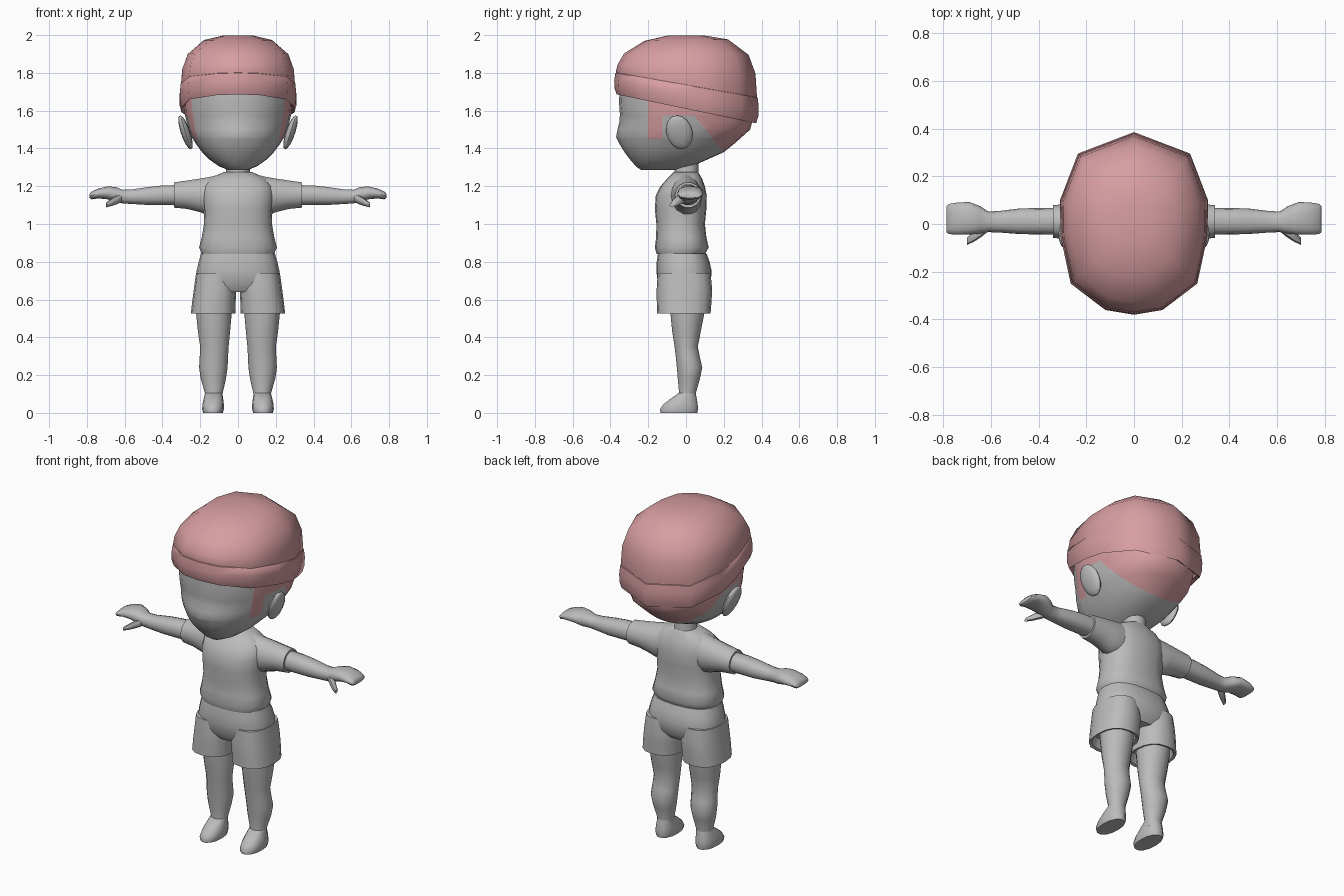
import bpy, bmesh, math
from mathutils import Vector


def material(name, rgb):
    m = bpy.data.materials.new(name)
    m.diffuse_color = (*rgb, 1)
    return m


GREY = material("plain grey", (0.5, 0.5, 0.5))
PINK = material("dusty pink", (0.68, 0.34, 0.36))


def finish(name, bm, mats, mirror=False, angle=50):
    bmesh.ops.recalc_face_normals(bm, faces=bm.faces)
    me = bpy.data.meshes.new(name)
    bm.to_mesh(me)
    bm.free()
    for m in mats:
        me.materials.append(m)
    ob = bpy.data.objects.new(name, me)
    bpy.context.collection.objects.link(ob)
    if mirror:
        ob.modifiers.new("mirror", 'MIRROR')
    bpy.ops.object.select_all(action='DESELECT')
    ob.select_set(True)
    bpy.context.view_layer.objects.active = ob
    bpy.ops.object.shade_smooth_by_angle(angle=math.radians(angle))
    return ob


def skin(loops, cap_start=True, cap_end=True):
    """Bridge a list of closed point loops."""
    bm = bmesh.new()
    rings = [[bm.verts.new(p) for p in loop] for loop in loops]
    n = len(rings[0])
    for a, b in zip(rings, rings[1:]):
        for i in range(n):
            bm.faces.new((a[i], a[(i + 1) % n], b[(i + 1) % n], b[i]))
    if cap_start:
        bm.faces.new(rings[0])
    if cap_end:
        bm.faces.new(rings[-1])
    return bm


def loft(rows, axis='z', sides=16, power=2.0):
    """Rows of (position, a min, a max, b min, b max) along z (a=x, b=y) or x (a=y, b=z)."""
    loops = []
    for t, a0, a1, b0, b1 in rows:
        loop = []
        for i in range(sides):
            c, s = (f(2 * math.pi * i / sides) for f in (math.cos, math.sin))
            a = (a0 + a1) / 2 + (a1 - a0) / 2 * math.copysign(abs(c) ** (2 / power), c)
            b = (b0 + b1) / 2 + (b1 - b0) / 2 * math.copysign(abs(s) ** (2 / power), s)
            loop.append((a, b, t) if axis == 'z' else (t, a, b))
        loops.append(loop)
    return skin(loops)


def sym(rows):
    """Rows of (z, half width, y min, y max) centred on x."""
    return [(z, -r, r, y0, y1) for z, r, y0, y1 in rows]


# Head with a soft nose and brow
bm = loft(sym([(1.285, .05, -.235, -.06), (1.305, .10, -.265, .03), (1.34, .15, -.295, .11),
               (1.38, .19, -.325, .20), (1.42, .22, -.343, .25), (1.46, .245, -.352, .295),
               (1.50, .262, -.356, .34), (1.54, .272, -.353, .35), (1.58, .282, -.35, .355),
               (1.65, .288, -.355, .36), (1.72, .285, -.35, .35)]), sides=24, power=2.2)
for v in bm.verts:
    if v.co.y < -.1:
        v.co.y -= .018 * math.exp(-(v.co.x / .05) ** 2 - ((v.co.z - 1.46) / .04) ** 2)
        v.co.y += .012 * math.exp(-((abs(v.co.x) - .12) / .07) ** 2 - ((v.co.z - 1.54) / .03) ** 2)
# Hairline cut into the head: slanted nape, sideburns and the strip above the ears
nape, slant = Vector((0, .2, 1.38)), Vector((0, .21, .17))
for co, no in ((nape, slant), ((0, -.2, 0), (0, 1, 0)), ((0, -.125, 0), (0, 1, 0)),
               ((0, 0, 1.45), (0, 0, 1)), ((0, 0, 1.575), (0, 0, 1))):
    bmesh.ops.bisect_plane(bm, geom=bm.verts[:] + bm.edges[:] + bm.faces[:],
                           plane_co=co, plane_no=no)
for f in bm.faces:
    c = f.calc_center_median()
    burn = -.2 < c.y < -.125 and c.z > 1.45
    strip = c.y > -.2 and c.z > 1.575
    f.material_index = int((c - nape).dot(slant) > 0 or burn or strip)
finish("head", bm, [GREY, PINK])

# Cap: faceted outline scaled into a dome, with a tilted rolled band
half = [(0, -.38), (.12, -.36), (.265, -.25), (.308, -.05), (.31, .1), (.235, .295)]
outline = half + [(0, .385)] + [(-x, y) for x, y in half[:0:-1]]


def cap_loop(s, z, tilt):
    return [(x * s, y * s, z + tilt * y) for x, y in outline]


finish("cap_dome", skin([cap_loop(*r) for r in (
    (.96, 1.69, -.17), (.975, 1.745, -.17), (.955, 1.82, -.06), (.86, 1.9, -.01),
    (.58, 1.973, .01), (.25, 1.998, 0))], cap_start=False), [PINK], angle=60)
finish("cap_band", skin([cap_loop(*r) for r in (
    (.91, 1.625, -.2), (.965, 1.61, -.2), (.995, 1.645, -.19), (1.0, 1.69, -.18),
    (.985, 1.735, -.17), (.95, 1.74, -.17))], False, False), [PINK], angle=60)

# Ears
bm = bmesh.new()
bmesh.ops.create_uvsphere(bm, u_segments=12, v_segments=8, radius=1)
for v in bm.verts:
    x, y, z = v.co
    v.co = (.278 + .026 * x + .028 * z, -.035 + .07 * y - .012 * z, 1.485 + .09 * z)
finish("ears", bm, [GREY], mirror=True)

# Neck
finish("neck", loft(sym([(1.2, .08, -.07, .08), (1.27, .062, -.06, .065),
                         (1.36, .065, -.06, .065)])), [GREY])

# Shirt body and sleeves
finish("shirt", loft(sym([
    (.86, .17, -.13, .08), (.84, .19, -.155, .10), (.875, .206, -.165, .12), (.93, .192, -.158, .108),
    (1.0, .18, -.157, .10), (1.08, .182, -.165, .108), (1.15, .19, -.16, .11),
    (1.2, .185, -.135, .10), (1.24, .15, -.10, .085), (1.275, .075, -.065, .065)]),
    sides=20, power=2.4), [GREY])
finish("sleeves", loft([
    (.08, -.09, .08, 1.06, 1.268), (.15, -.085, .085, 1.04, 1.252), (.2, -.075, .085, 1.06, 1.243),
    (.27, -.065, .082, 1.078, 1.232), (.34, -.058, .08, 1.085, 1.222),
    (.34, -.046, .07, 1.098, 1.21), (.31, -.044, .068, 1.1, 1.21)],
    axis='x', sides=14), [GREY], mirror=True)

# Arms with mitten hands
finish("arms", loft([
    (.28, -.045, .068, 1.1, 1.208), (.4, -.044, .067, 1.1, 1.205), (.48, -.042, .065, 1.1, 1.196),
    (.56, -.036, .055, 1.105, 1.184), (.61, -.034, .052, 1.108, 1.182),
    (.645, -.04, .075, 1.115, 1.196), (.69, -.045, .092, 1.13, 1.2),
    (.74, -.045, .09, 1.135, 1.188), (.775, -.042, .084, 1.13, 1.172),
    (.785, -.035, .075, 1.138, 1.16)], axis='x', sides=14, power=2.3), [GREY], mirror=True)
finish("thumbs", loft([
    (.61, -.03, .01, 1.12, 1.165), (.64, -.055, .0, 1.105, 1.155), (.67, -.074, -.03, 1.095, 1.135),
    (.70, -.088, -.058, 1.088, 1.112)], axis='x', sides=8), [GREY], mirror=True)

# Shorts: hips plus two flared legs with turned-in hems
finish("shorts_hips", loft(sym([
    (.64, .19, -.12, .10), (.68, .222, -.148, .13), (.75, .22, -.157, .136),
    (.8, .208, -.155, .125), (.845, .195, -.148, .108)]), sides=20, power=2.5), [GREY])
finish("shorts_legs", loft([
    (.74, .02, .222, -.15, .13), (.66, .008, .233, -.155, .138), (.6, .012, .241, -.155, .136),
    (.525, .014, .25, -.153, .13), (.53, .03, .235, -.138, .115), (.58, .035, .225, -.12, .1)],
    sides=16, power=2.4), [GREY], mirror=True)

# Legs
finish("legs", loft([
    (.62, .03, .226, -.09, .11), (.53, .033, .222, -.085, .1), (.43, .042, .212, -.075, .08),
    (.35, .05, .2, -.062, .064), (.29, .053, .203, -.055, .076), (.24, .055, .206, -.05, .088),
    (.18, .064, .197, -.045, .075), (.1, .082, .174, -.037, .052), (.06, .08, .178, -.04, .055)],
    sides=14), [GREY], mirror=True)

# Feet
finish("feet", loft([
    (0, .08, .185, -.138, .062), (.02, .075, .19, -.14, .066), (.045, .075, .188, -.122, .064),
    (.07, .078, .183, -.09, .06), (.105, .083, .174, -.04, .052)],
    sides=14, power=2.2), [GREY], mirror=True)
